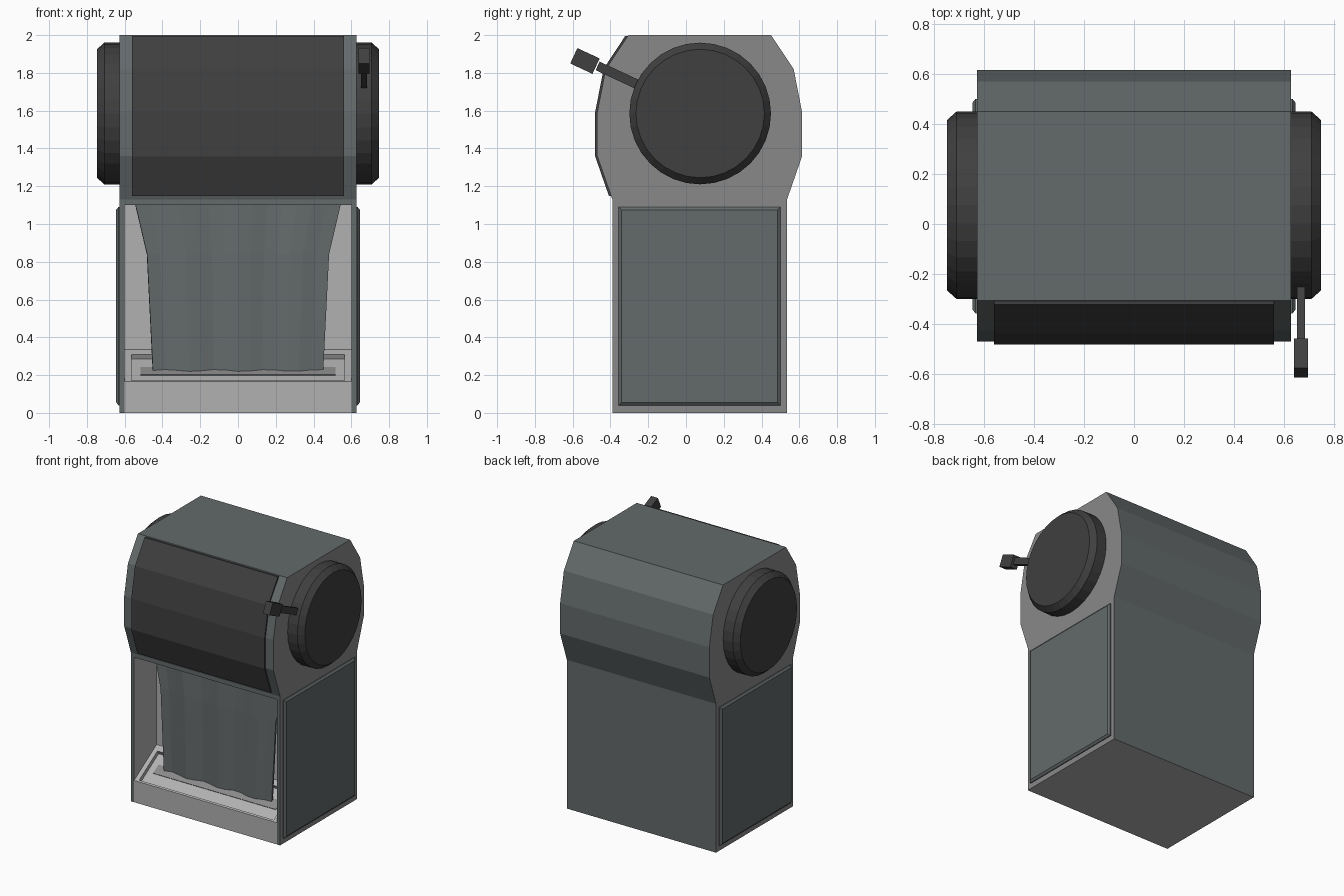
import bpy, bmesh, math
from mathutils import Matrix, Vector

if "Cube" in bpy.data.objects:
    bpy.data.objects.remove(bpy.data.objects["Cube"])


def mat(name, rgb):
    m = bpy.data.materials.new(name)
    m.diffuse_color = (*rgb, 1)
    m.use_nodes = True
    m.node_tree.nodes["Principled BSDF"].inputs["Base Color"].default_value = m.diffuse_color
    return m


TEAL = mat("slate grey", (0.125, 0.142, 0.145))
MID = mat("mid grey", (0.25, 0.25, 0.25))
LIGHT = mat("light grey", (0.44, 0.44, 0.44))
DARK = mat("charcoal", (0.05, 0.05, 0.05))


def finish(name, bm, mats, rule=None):
    bmesh.ops.recalc_face_normals(bm, faces=bm.faces)
    bm.normal_update()
    if rule:
        for f in bm.faces:
            f.material_index = rule(f.normal, f.calc_center_median())
    me = bpy.data.meshes.new(name)
    bm.to_mesh(me)
    bm.free()
    for m in mats:
        me.materials.append(m)
    ob = bpy.data.objects.new(name, me)
    bpy.context.collection.objects.link(ob)
    return ob


def prism(name, profile, x0, x1, mats, rule=None):
    """Extrude a (y, z) profile from x0 to x1."""
    bm = bmesh.new()
    f = bm.faces.new([bm.verts.new((x0, y, z)) for y, z in profile])
    r = bmesh.ops.extrude_face_region(bm, geom=[f])
    vs = [v for v in r["geom"] if isinstance(v, bmesh.types.BMVert)]
    bmesh.ops.translate(bm, verts=vs, vec=(x1 - x0, 0, 0))
    return finish(name, bm, mats, rule)


# Outer silhouette
back = [(0.535, 0), (0.535, 1.13), (0.615, 1.36), (0.615, 1.59), (0.57, 1.82), (0.45, 2.0)]
front = [(-0.305, 2.0), (-0.425, 1.82), (-0.47, 1.59), (-0.47, 1.36), (-0.39, 1.13)]
outline = back + front + [(-0.39, 0)]

# Core with the front alcove and sloping tray floor
alcove = [(-0.39, 1.10), (-0.12, 1.10), (-0.12, 0.30), (-0.39, 0.13), (-0.39, 0)]


def core_rule(n, c):
    inside = c.z < 1.105 and c.y < 0 and abs(n.x) < 0.5
    return 1 if inside or n.z < -0.9 else 0


prism("body_core", back + front + alcove, -0.6, 0.6, [TEAL, LIGHT],
      lambda n, c: 1 if n.z < -0.99 or core_rule(n, c) and c.z < 1.0 else 0)

for s, side in ((-1, "left"), (1, "right")):
    # End walls: mid grey outside, light grey inside
    def wall_rule(n, c, s=s):
        if n.x * s > 0.9:
            return 1
        return 2 if n.x * s < -0.9 or n.z < -0.99 else 0
    prism(side + "_wall", outline, s * 0.6, s * 0.627, [TEAL, MID, LIGHT], wall_rule)

    # Raised lower side panel with chamfered rim
    bm = bmesh.new()
    loops = []
    for x, d in ((0.62, 0), (0.633, 0), (0.645, 0.015)):
        y0, y1, z0, z1 = -0.357 + d, 0.5 - d, 0.04 + d, 1.09 - d
        loops.append([bm.verts.new((s * x, y, z)) for y, z in
                      ((y0, z0), (y1, z0), (y1, z1), (y0, z1))])
    for a, b in zip(loops, loops[1:]):
        for i in range(4):
            j = (i + 1) % 4
            bm.faces.new((a[i], a[j], b[j], b[i]))
    bm.faces.new(loops[-1])
    bm.faces.new(loops[0])
    finish(side + "_panel", bm, [TEAL])

    # Round drum cap with chamfered edge
    bm = bmesh.new()
    n = 32
    rings = [[bm.verts.new((s * x, 0.075 + r * math.cos(2 * math.pi * i / n),
                            1.585 + r * math.sin(2 * math.pi * i / n))) for i in range(n)]
             for x, r in ((0.61, 0.375), (0.708, 0.375), (0.747, 0.34))]
    for a, b in zip(rings, rings[1:]):
        for i in range(n):
            j = (i + 1) % n
            bm.faces.new((a[i], a[j], b[j], b[i]))
    bm.faces.new(rings[0])
    bm.faces.new(rings[-1])
    finish(side + "_drum", bm, [DARK])

    # Side rim of the tray
    prism(side + "_tray_rim", [(-0.39, 0.12), (-0.12, 0.29), (-0.12, 0.335), (-0.39, 0.165)],
          s * 0.565, s * 0.6, [LIGHT])

# Curved dark front cover
cover_out = [(-0.322, 1.995), (-0.436, 1.822), (-0.481, 1.592), (-0.481, 1.358), (-0.408, 1.148)]
cover_in = [(y + 0.03, z) for y, z in reversed(cover_out)]
prism("front_cover", cover_out + cover_in, -0.56, 0.56, [DARK])

# Front and back rims of the tray, and the slot in it
prism("tray_front_rim", [(-0.39, 0.12), (-0.36, 0.14), (-0.378, 0.172), (-0.39, 0.165)],
      -0.565, 0.565, [LIGHT])
prism("tray_back_rim", [(-0.143, 0.28), (-0.12, 0.29), (-0.12, 0.335), (-0.16, 0.31)],
      -0.565, 0.565, [LIGHT])
prism("tray_slot", [(-0.28, 0.196), (-0.215, 0.237), (-0.218, 0.243), (-0.283, 0.202)],
      -0.515, 0.515, [MID])

# Rippled sheet hanging in the alcove
bm = bmesh.new()
rows = ((0.2, 0.45, -0.24), (0.5, 0.465, -0.238), (0.84, 0.482, -0.235), (1.10, 0.543, -0.225))
cols = 14
grid = [[bm.verts.new((w * (2 * i / cols - 1), y + 0.008 * math.sin(i * 1.5), z))
         for i in range(cols + 1)] for z, w, y in rows]
for a, b in zip(grid, grid[1:]):
    for i in range(cols):
        bm.faces.new((a[i], a[i + 1], b[i + 1], b[i]))
sheet = finish("hanging_sheet", bm, [TEAL])
sol = sheet.modifiers.new("thickness", "SOLIDIFY")
sol.thickness = 0.015
sol.offset = 0


# Lever and grip on the right drum
def bar(name, y, z, size):
    bm = bmesh.new()
    bmesh.ops.create_cube(bm, size=1)
    bm.transform(Matrix.Translation((0.667, y, z)) @ Matrix.Rotation(math.radians(-25), 4, "X")
                 @ Matrix.Diagonal((*size, 1)))
    finish(name, bm, [DARK])


bar("lever_arm", -0.35, 1.782, (0.032, 0.26, 0.05))
bar("lever_grip", -0.535, 1.863, (0.057, 0.13, 0.09))
